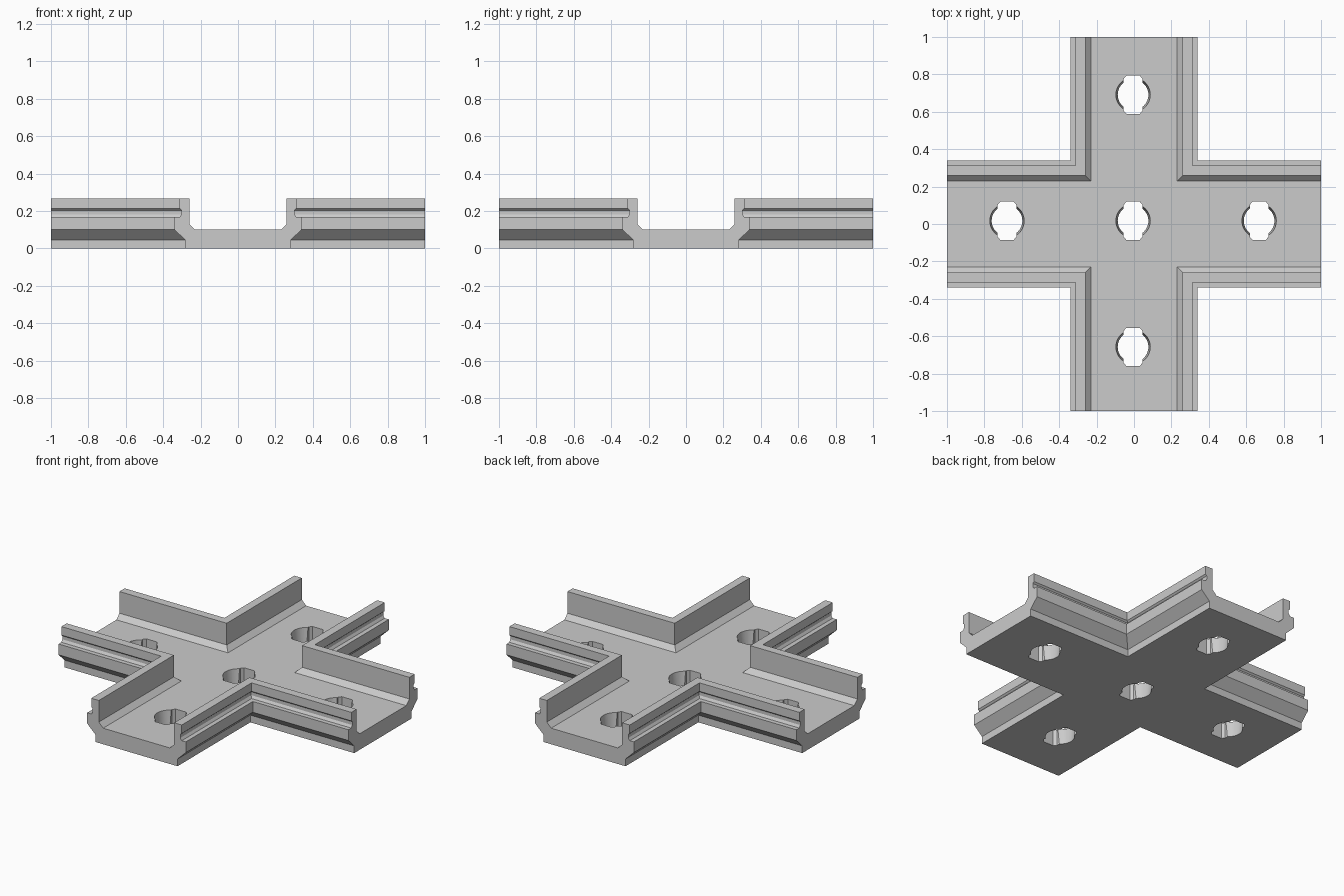
import bpy
import bmesh
import math

cube = bpy.data.objects.get("Cube")
if cube:
    bpy.data.objects.remove(cube, do_unlink=True)

# One plain grey
GREY = (0.6, 0.6, 0.6, 1)
grey = bpy.data.materials.new("plain grey")
grey.use_nodes = True
grey.diffuse_color = GREY
grey.node_tree.nodes["Principled BSDF"].inputs["Base Color"].default_value = GREY


def add_object(name, bm):
    bmesh.ops.recalc_face_normals(bm, faces=bm.faces)
    mesh = bpy.data.meshes.new(name)
    bm.to_mesh(mesh)
    bm.free()
    mesh.materials.append(grey)
    obj = bpy.data.objects.new(name, mesh)
    bpy.context.collection.objects.link(obj)
    return obj


# Half section of a channel arm: (distance from arm centre line, height)
HALF_SECTION = [
    (0, 0.1), (0.23, 0.1), (0.26, 0.13), (0.26, 0.265), (0.312, 0.265),
    (0.312, 0.212), (0.302, 0.203), (0.302, 0.182), (0.312, 0.167),
    (0.34, 0.167), (0.34, 0.1), (0.283, 0.045), (0.283, 0), (0, 0),
]

# Sweep the section round each inner corner, with a mitre
bm = bmesh.new()
for sx in (-1, 1):
    for sy in (-1, 1):
        rings = [[], [], []]
        for d, z in HALF_SECTION:
            for ring, (x, y) in zip(rings, ((d, 1), (d, d), (1, d))):
                ring.append(bm.verts.new((sx * x, sy * y, z)))
        for a, b in zip(rings, rings[1:]):
            for i in range(len(HALF_SECTION) - 1):
                # The centre line meets itself at the middle of the cross
                bm.faces.new((a[i], a[i + 1], b[i + 1], b[i]))
        bm.faces.new(rings[0])
        bm.faces.new(rings[2])
bmesh.ops.remove_doubles(bm, verts=bm.verts, dist=0.0005)
bmesh.ops.recalc_face_normals(bm, faces=bm.faces)
bmesh.ops.dissolve_limit(bm, angle_limit=0.01, verts=bm.verts, edges=bm.edges)
channel = add_object("cross_channel", bm)

# Five holes: a tapered round bore joined with a chamfered slot
PITCH = 0.674
SLOT_HALF_WIDTH = 0.05
ARC_STEPS = 16


def hole_outline(radius):
    end = math.acos(SLOT_HALF_WIDTH / radius)
    angles = [end * (2 * i / ARC_STEPS - 1) for i in range(ARC_STEPS + 1)]
    arc = [(radius * math.cos(t), radius * math.sin(t)) for t in angles]
    right = [(0.036, -0.102), (SLOT_HALF_WIDTH, -0.085), *arc,
             (SLOT_HALF_WIDTH, 0.085), (0.036, 0.102)]
    return right + [(-x, -y) for x, y in right]


bm = bmesh.new()
for column, row in ((0, 0), (1, 0), (-1, 0), (0, 1), (0, -1)):
    cx, cy = column * PITCH - 0.005, row * PITCH + 0.017
    low, high = [[bm.verts.new((cx + x, cy + y, z))
                  for x, y in hole_outline(radius)]
                 for radius, z in ((0.081, -0.01), (0.093, 0.11))]
    bm.faces.new(low)
    bm.faces.new(high)
    for i in range(len(low)):
        bm.faces.new((low[i - 1], low[i], high[i], high[i - 1]))
cutter = add_object("hole_cutter", bm)
cutter.hide_render = True

cut = channel.modifiers.new("holes", "BOOLEAN")
cut.operation = "DIFFERENCE"
cut.solver = "EXACT"
cut.object = cutter
bpy.context.view_layer.objects.active = channel
channel.select_set(True)
bpy.ops.object.modifier_apply(modifier=cut.name)
bpy.data.objects.remove(cutter, do_unlink=True)
bpy.ops.object.shade_smooth_by_angle(angle=math.radians(20))
